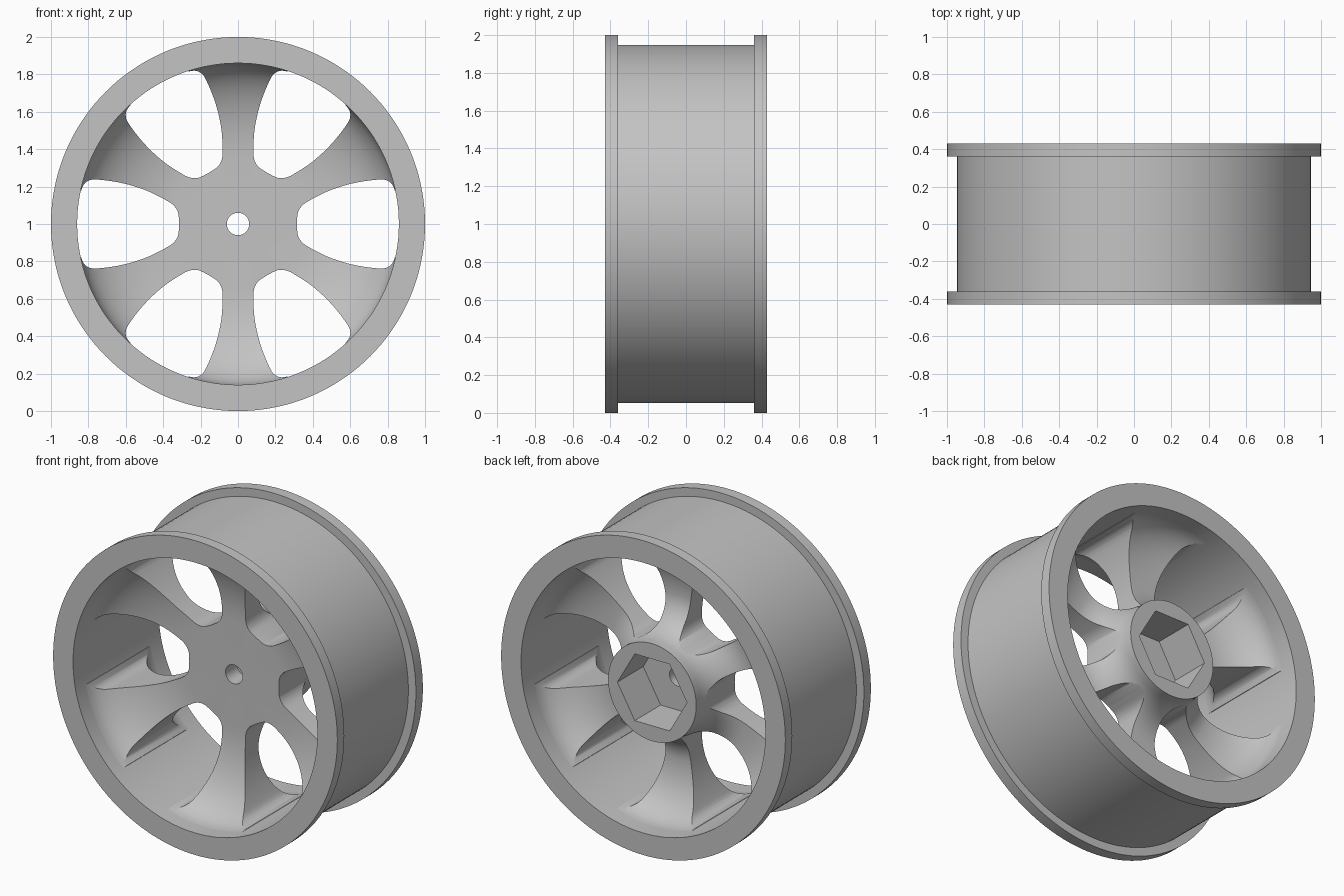
import bpy, bmesh, math
from mathutils import Vector

if "Cube" in bpy.data.objects:
    bpy.data.objects.remove(bpy.data.objects["Cube"])

SEG = 144
AXLE_Z = 1.0

grey = bpy.data.materials.new("wheel_grey")
grey.diffuse_color = (0.55, 0.55, 0.55, 1)
grey.use_nodes = True
grey.node_tree.nodes["Principled BSDF"].inputs["Base Color"].default_value = grey.diffuse_color


def finish(name, bm):
    bmesh.ops.recalc_face_normals(bm, faces=bm.faces)
    me = bpy.data.meshes.new(name)
    bm.to_mesh(me)
    bm.free()
    me.materials.append(grey)
    ob = bpy.data.objects.new(name, me)
    bpy.context.collection.objects.link(ob)
    return ob


def revolve(name, profile):
    """Spin a closed (radius, y) loop around the axle."""
    bm = bmesh.new()
    rings = []
    for i in range(SEG):
        a = 2 * math.pi * i / SEG
        rings.append([bm.verts.new((r * math.sin(a), y, AXLE_Z + r * math.cos(a)))
                      for r, y in profile])
    n = len(profile)
    for i in range(SEG):
        p, q = rings[i], rings[(i + 1) % SEG]
        for j in range(n):
            k = (j + 1) % n
            bm.faces.new((p[j], p[k], q[k], q[j]))
    return finish(name, bm)


def prism(bm, outline, y0, y1):
    """Extrude an (x, z) outline along the axle."""
    lo = [bm.verts.new((x, y0, AXLE_Z + z)) for x, z in outline]
    hi = [bm.verts.new((x, y1, AXLE_Z + z)) for x, z in outline]
    n = len(outline)
    bm.faces.new(lo)
    bm.faces.new(hi[::-1])
    for i in range(n):
        k = (i + 1) % n
        bm.faces.new((lo[i], hi[i], hi[k], lo[k]))


def arc(cr, cy, rr, ry, a0, a1, n=16):
    """Elliptical arc in (radius, y), angles in degrees."""
    out = []
    for i in range(n + 1):
        a = math.radians(a0 + (a1 - a0) * i / n)
        out.append((cr + rr * math.cos(a), cy + ry * math.sin(a)))
    return out


def smooth_path(pts, steps=4):
    """Catmull-Rom curve through the points."""
    p = [Vector(v) for v in pts]
    p = [2 * p[0] - p[1]] + p + [2 * p[-1] - p[-2]]
    out = []
    for i in range(1, len(p) - 2):
        a, b, c, d = p[i - 1:i + 3]
        for s in range(steps):
            t = s / steps
            out.append(0.5 * (2 * b + (c - a) * t + (2 * a - 5 * b + 4 * c - d) * t * t
                              + (3 * b - a - 3 * c + d) * t ** 3))
    return out + [p[-2]]


def cut(target, cutter):
    mod = target.modifiers.new("cut", 'BOOLEAN')
    mod.operation = 'DIFFERENCE'
    mod.solver = 'EXACT'
    mod.object = cutter
    bpy.context.view_layer.objects.active = target
    bpy.ops.object.modifier_apply(modifier=mod.name)
    bpy.data.objects.remove(cutter, do_unlink=True)


# Rim: barrel with a flange at each end
INNER = 0.86
rim = revolve("rim", [(INNER, -0.43), (1, -0.43), (1, -0.36), (0.947, -0.36),
                      (0.947, 0.36), (1, 0.36), (1, 0.43), (INNER, 0.43)])

# Spoke disc with hub: curved front dish, curved back valley, raised rear hub
front = arc(0.34, -0.33, INNER - 0.34, 0.29, 90, 0)
back = arc(0.52, 0.32, INNER - 0.52, 0.24, 0, -90) + arc(0.52, 0.30, 0.21, 0.22, -90, -180)[1:]
spokes = revolve("spokes_and_hub",
                 [(0.06, -0.04)] + front + [(0.875, -0.33), (0.875, 0.32)]
                 + back + [(0.31, 0.34), (0.06, 0.34)])

# Six window openings between the spokes
half = smooth_path([(0.315, 0), (0.32, 0.06), (0.345, 0.1), (0.39, 0.13), (0.48, 0.175),
                    (0.577, 0.208), (0.67, 0.228), (0.765, 0.238), (0.802, 0.23),
                    (0.825, 0.21), (0.838, 0.18)]) + [Vector((0.91, 0.17))]
outline = [(u, v) for u, v in half] + [(u, -v) for u, v in half[:0:-1]]
bm = bmesh.new()
for i in range(6):
    c, s = math.cos(i * math.pi / 3), math.sin(i * math.pi / 3)
    prism(bm, [(u * c - v * s, u * s + v * c) for u, v in outline], -0.6, 0.6)
cut(spokes, finish("window_cutter", bm))

# Hexagonal drive socket in the back of the hub
bm = bmesh.new()
prism(bm, [(0.245 * math.cos(i * math.pi / 3), 0.245 * math.sin(i * math.pi / 3))
           for i in range(6)], 0.08, 0.5)
cut(spokes, finish("socket_cutter", bm))

# Smooth curved surfaces, keep hard edges
for ob in (rim, spokes):
    bpy.ops.object.select_all(action='DESELECT')
    ob.select_set(True)
    bpy.context.view_layer.objects.active = ob
    bpy.ops.object.shade_smooth_by_angle(angle=math.radians(30))
